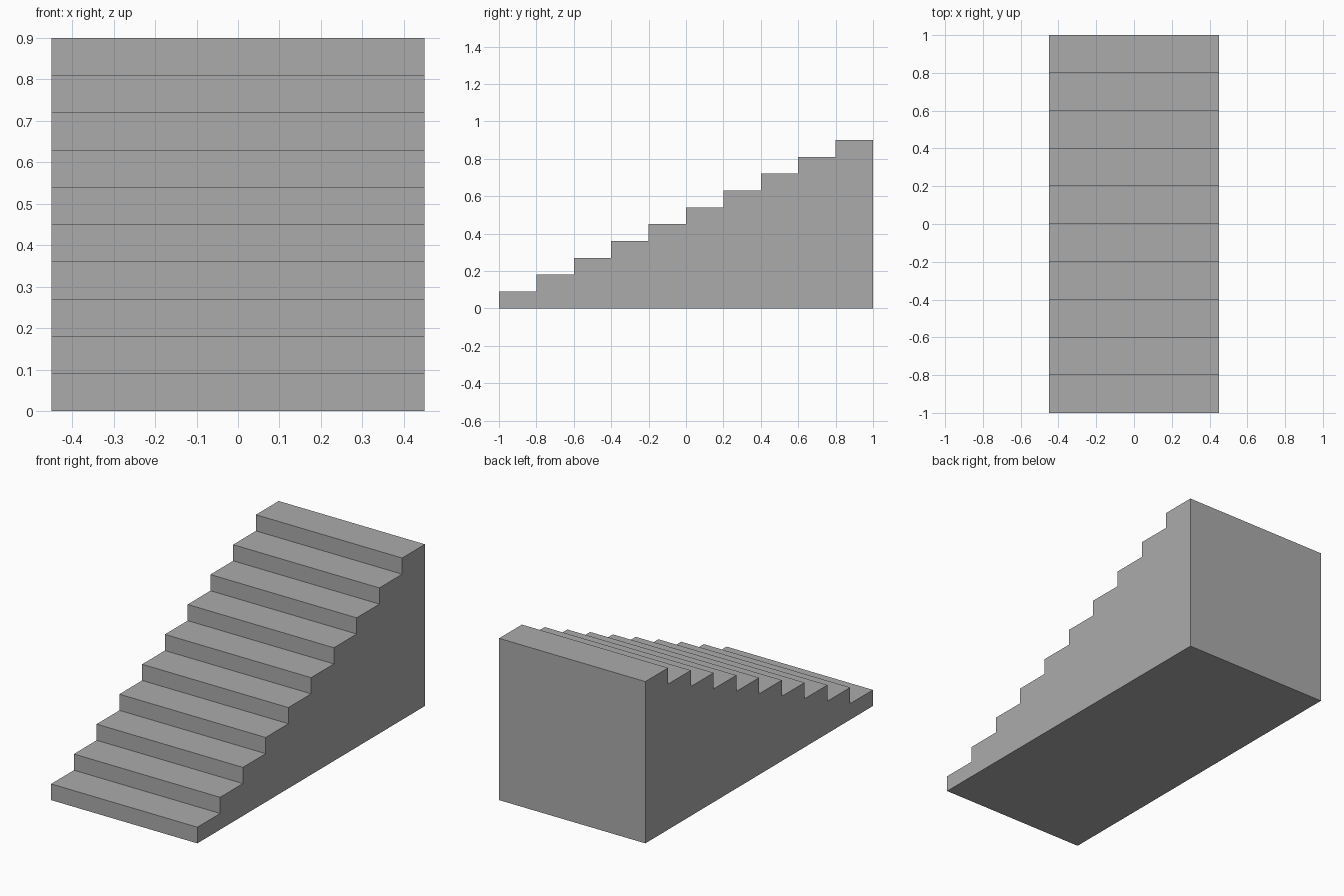
import bpy
import bmesh

cube = bpy.data.objects.get("Cube")
if cube:
    bpy.data.objects.remove(cube, do_unlink=True)

STEPS = 10
WIDTH, TREAD, RISE = 0.9, 0.2, 0.09
FRONT = -STEPS * TREAD / 2

# Plain grey stone
grey = bpy.data.materials.new("grey_stone")
grey.use_nodes = True
colour = (0.41, 0.41, 0.41, 1)
grey.diffuse_color = colour
grey.node_tree.nodes["Principled BSDF"].inputs["Base Color"].default_value = colour

# Stepped side profile: bottom edge, then each riser and tread
profile = []
for i in range(STEPS):
    y = FRONT + i * TREAD
    profile += [(y, i * RISE), (y, (i + 1) * RISE)]
profile += [(-FRONT, STEPS * RISE), (-FRONT, 0)]

# Extrude the profile across the width into one solid staircase
bm = bmesh.new()
side = bm.faces.new([bm.verts.new((-WIDTH / 2, y, z)) for y, z in profile])
result = bmesh.ops.extrude_face_region(bm, geom=[side], use_keep_orig=True)
moved = [g for g in result["geom"] if isinstance(g, bmesh.types.BMVert)]
bmesh.ops.translate(bm, verts=moved, vec=(WIDTH, 0, 0))
bmesh.ops.recalc_face_normals(bm, faces=bm.faces)

mesh = bpy.data.meshes.new("staircase")
bm.to_mesh(mesh)
bm.free()
mesh.materials.append(grey)
staircase = bpy.data.objects.new("staircase", mesh)
bpy.context.collection.objects.link(staircase)
